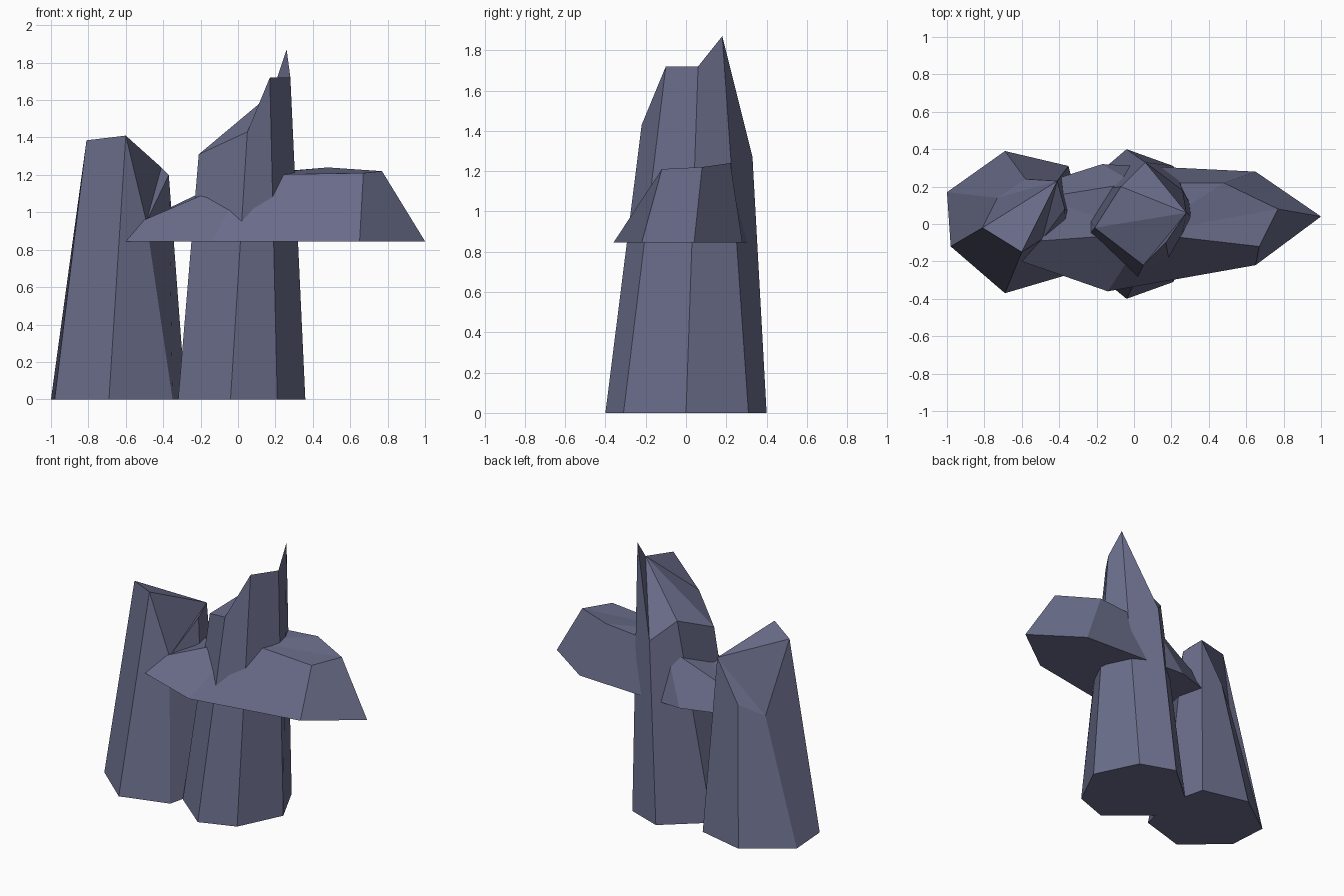
import bpy
import bmesh

# One slate colour for all the rock
slate = bpy.data.materials.new("slate_blue_grey")
slate.diffuse_color = (0.147, 0.155, 0.26, 1.0)


def shard(name, base, top, z0, hub):
    """Faceted rock: a flat base ring, a broken top ring, cap fanned from corner hub."""
    bm = bmesh.new()
    lo = [bm.verts.new((x, y, z0)) for x, y in base]
    hi = [bm.verts.new(p) for p in top]
    n = len(lo)
    bm.faces.new(lo[::-1])
    for i in range(n):
        j = (i + 1) % n
        bm.faces.new((lo[i], lo[j], hi[j], hi[i]))
    for k in range(1, n - 1):
        bm.faces.new((hi[hub], hi[(hub + k) % n], hi[(hub + k + 1) % n]))
    bmesh.ops.recalc_face_normals(bm, faces=bm.faces)
    mesh = bpy.data.meshes.new(name)
    bm.to_mesh(mesh)
    bm.free()
    mesh.materials.append(slate)
    obj = bpy.data.objects.new(name, mesh)
    bpy.context.collection.objects.link(obj)
    return obj


# Tall pillar with the pointed back corner
shard("tall_pillar",
      [(-0.32, 0.16), (-0.32, -0.17), (-0.04, -0.40), (0.21, -0.31),
       (0.36, 0.0), (0.21, 0.31), (-0.04, 0.40)],
      [(-0.07, 0.20, 1.40), (-0.21, -0.02, 1.31), (0.05, -0.22, 1.43), (0.17, -0.10, 1.72),
       (0.28, 0.06, 1.72), (0.26, 0.18, 1.87), (0.06, 0.33, 1.27)],
      0.0, 4)

# Shorter pillar with the slanted, notched top
shard("short_pillar",
      [(-1.0, 0.17), (-0.98, -0.12), (-0.69, -0.37), (-0.35, -0.27),
       (-0.28, 0.02), (-0.35, 0.31), (-0.69, 0.39)],
      [(-0.73, 0.14, 0.87), (-0.81, -0.02, 1.385), (-0.60, -0.15, 1.41), (-0.49, -0.08, 0.95),
       (-0.37, 0.08, 1.20), (-0.41, 0.23, 1.24), (-0.58, 0.24, 0.95)],
      0.0, 5)

# Overhanging slab that passes through the tall pillar
shard("cross_slab",
      [(-0.60, -0.20), (-0.14, -0.36), (0.65, -0.22), (1.0, 0.04),
       (0.65, 0.28), (-0.17, 0.32), (-0.58, 0.19)],
      [(-0.50, -0.09, 0.96), (0.06, -0.05, 1.20), (0.67, -0.12, 1.21), (0.77, 0.08, 1.22),
       (0.48, 0.22, 1.24), (0.0, 0.22, 1.20), (-0.50, 0.14, 0.96)],
      0.845, 1)
